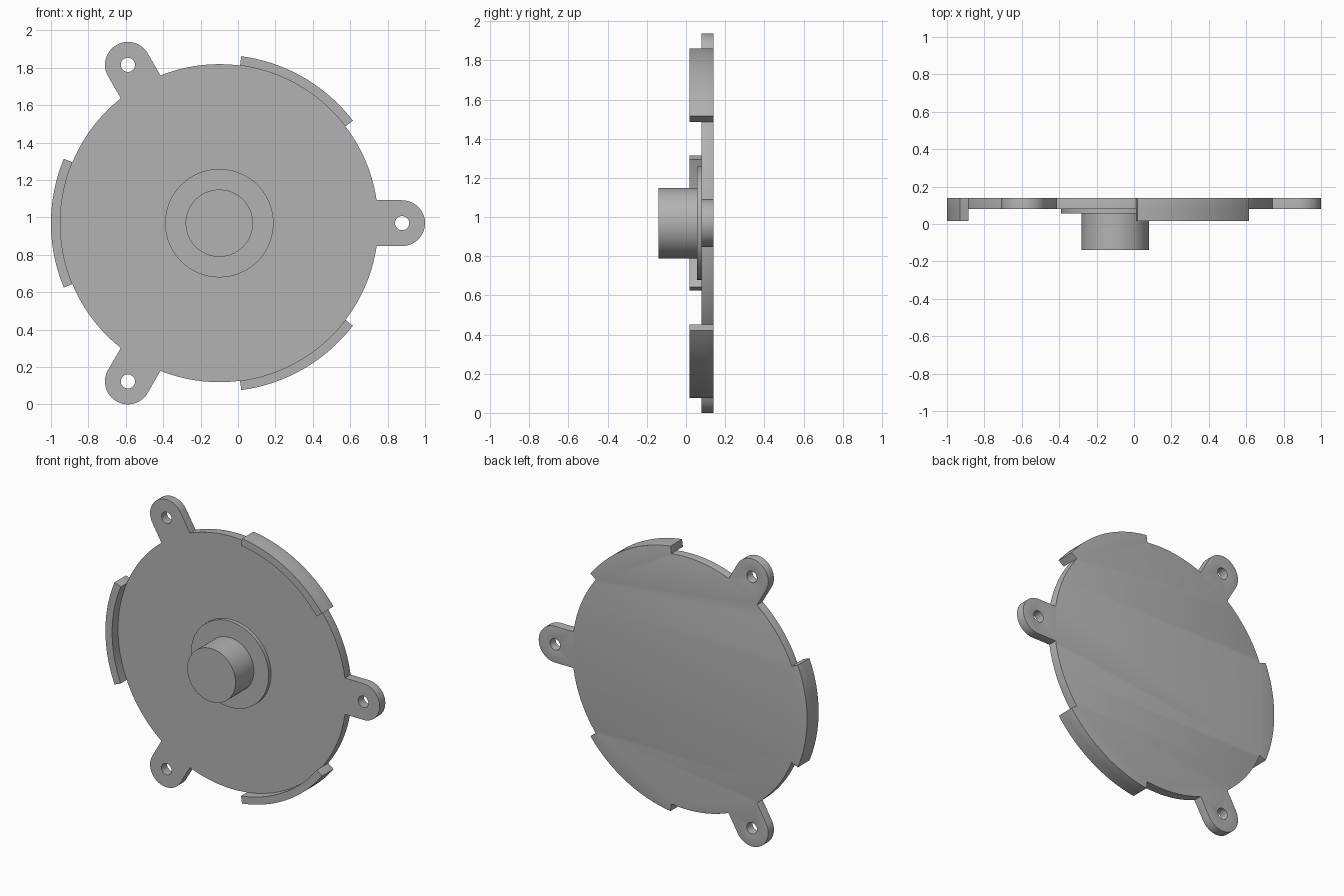
import bpy, bmesh
from math import sin, cos, pi, radians, asin
from mathutils import Vector

cube = bpy.data.objects.get("Cube")
if cube:
    bpy.data.objects.remove(cube, do_unlink=True)

CX, CZ = -0.1, 0.969                 # disc axis
DISC_R, WALL_R = 0.85, 0.9
TAB_D, TAB_R, HOLE_R = 0.9775, 0.1225, 0.038
FRONT, BACK, WALL_FRONT = 0.08, 0.14, 0.017
WALL_HALF = radians(22.5)

gray = bpy.data.materials.new("plain gray")
gray.use_nodes = True
gray.diffuse_color = (0.45, 0.45, 0.45, 1)
gray.node_tree.nodes["Principled BSDF"].inputs["Base Color"].default_value = (0.45, 0.45, 0.45, 1)


def arc(r, a0, a1, n, center=(0, 0)):
    return [(center[0] + r * cos(a0 + (a1 - a0) * i / n),
             center[1] + r * sin(a0 + (a1 - a0) * i / n)) for i in range(n + 1)]


def turn(points, a):
    return [(x * cos(a) - z * sin(a), x * sin(a) + z * cos(a)) for x, z in points]


def slab(name, loops, y0, y1, round_back=0.0):
    """Fill the closed loops (outline and holes) and extrude from y0 to y1."""
    bm = bmesh.new()
    edges = []
    for loop in loops:
        vs = [bm.verts.new((CX + x, y0, CZ + z)) for x, z in loop]
        edges += [bm.edges.new((vs[i - 1], vs[i])) for i in range(len(vs))]
    bmesh.ops.triangle_fill(bm, edges=edges, use_beauty=True, normal=Vector((0, -1, 0)))
    ext = bmesh.ops.extrude_face_region(bm, geom=bm.faces[:], use_keep_orig=True)
    moved = [g for g in ext["geom"] if isinstance(g, bmesh.types.BMVert)]
    bmesh.ops.translate(bm, verts=moved, vec=(0, y1 - y0, 0))
    bmesh.ops.recalc_face_normals(bm, faces=bm.faces[:])
    # merge the flat caps back into large faces, then round the rear rim
    if round_back:
        rim = [e for e in bm.edges
               if all(abs(v.co.y - y1) < 1e-5 for v in e.verts)
               and e.calc_face_angle(0) > 1]
        bmesh.ops.bevel(bm, geom=rim, offset=round_back, segments=3,
                        profile=0.5, affect='EDGES', clamp_overlap=True)
    mesh = bpy.data.meshes.new(name)
    bm.to_mesh(mesh)
    bm.free()
    obj = bpy.data.objects.new(name, mesh)
    bpy.context.collection.objects.link(obj)
    mesh.materials.append(gray)
    bpy.ops.object.select_all(action='DESELECT')
    obj.select_set(True)
    bpy.context.view_layer.objects.active = obj
    bpy.ops.object.shade_smooth_by_angle(angle=radians(25))
    return obj


# Plate outline: one third holds a tab, a stretch of disc and a wall footing
tab_half = asin(TAB_R / DISC_R)
w0, w1 = pi / 3 - WALL_HALF, pi / 3 + WALL_HALF
third = (arc(TAB_R, -pi / 2, pi / 2, 24, (TAB_D, 0))
         + arc(DISC_R, tab_half, w0, 14)
         + arc(WALL_R, w0, w1, 24)
         + arc(DISC_R, w1, 2 * pi / 3 - tab_half, 14))
hole = arc(HOLE_R, 0, 2 * pi, 24, (TAB_D, 0))[:-1]

outline, holes = [], []
for k in range(3):
    outline += turn(third, k * 2 * pi / 3)
    holes.append(turn(hole, k * 2 * pi / 3))
slab("cover_plate", [outline] + holes, FRONT, BACK, 0.012)

# Rim walls standing forward of the plate
wall = arc(WALL_R, w0, w1, 24) + arc(DISC_R, w1, w0, 24)
for k, side in enumerate(("upper", "right", "lower")):
    slab(side + "_rim_wall", [turn(wall, k * 2 * pi / 3)], WALL_FRONT, FRONT)

# Stepped hub in the middle of the front
slab("hub_flange", [arc(0.29, 0, 2 * pi, 64)[:-1]], 0.055, FRONT)
slab("hub_boss", [arc(0.18, 0, 2 * pi, 64)[:-1]], -0.14, 0.055)
